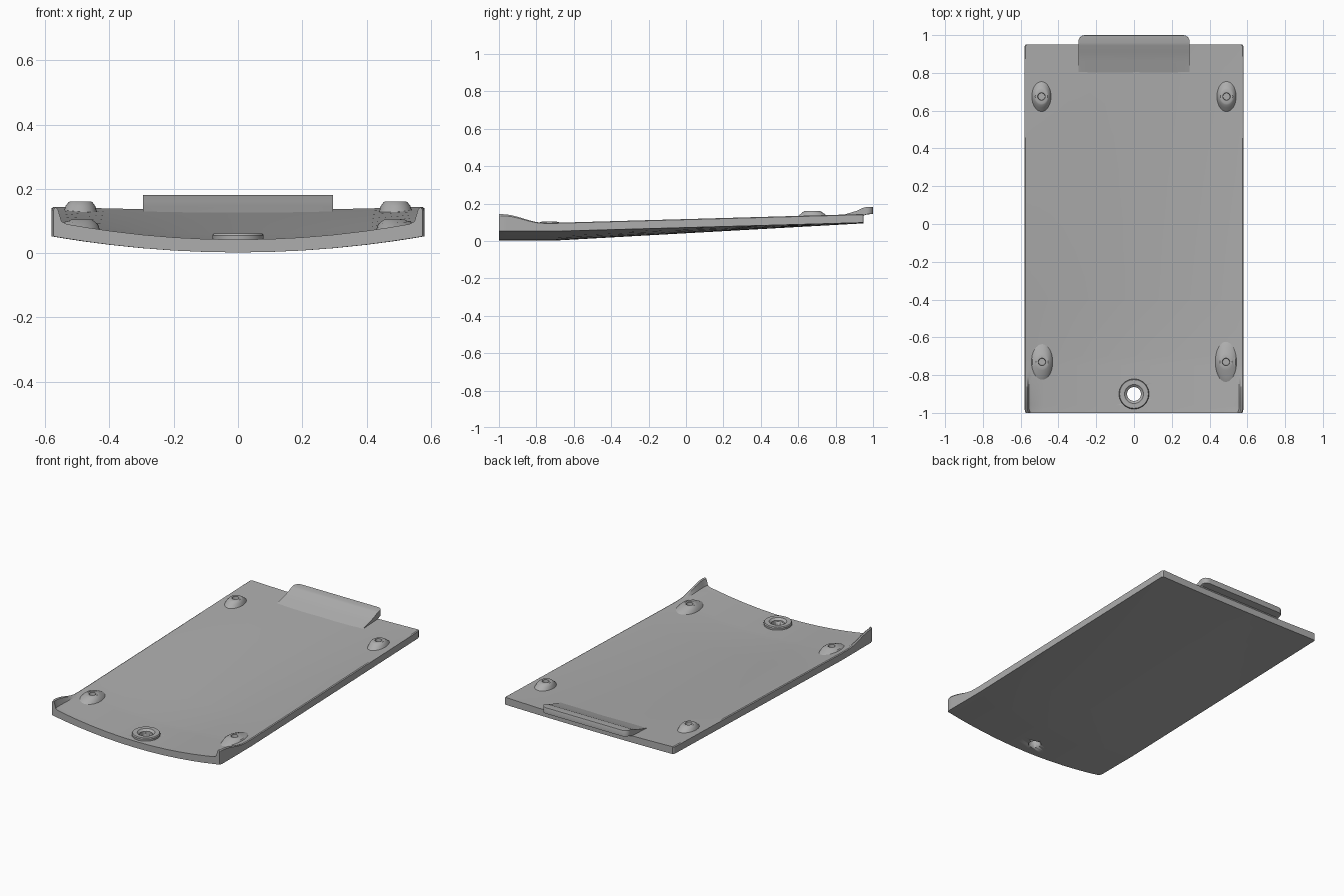
import bpy, bmesh, math

if "Cube" in bpy.data.objects:
    bpy.data.objects.remove(bpy.data.objects["Cube"])

grey = bpy.data.materials.new("grey plastic")
grey.diffuse_color = (0.42, 0.42, 0.42, 1)
grey.use_nodes = True
grey.node_tree.nodes["Principled BSDF"].inputs["Base Color"].default_value = grey.diffuse_color
W, Y0, Y1, BEND = 0.58, -1.0, 0.95, -0.7


def finish(name, bm, angle=25):
    bmesh.ops.recalc_face_normals(bm, faces=bm.faces)
    me = bpy.data.meshes.new(name)
    bm.to_mesh(me)
    bm.free()
    ob = bpy.data.objects.new(name, me)
    bpy.context.collection.objects.link(ob)
    me.materials.append(grey)
    bpy.context.view_layer.objects.active = ob
    ob.select_set(True)
    bpy.ops.object.shade_smooth_by_angle(angle=math.radians(angle))
    ob.select_set(False)
    return ob


def bottom(x, y):
    # bowed across the front, flattening towards the back
    t = max(0.0, (y - BEND) / (Y1 - BEND))
    centre, edge = 0.002 + 0.092 * t, 0.052 + 0.046 * t
    return centre + (edge - centre) * (x / W) ** 2


def top(x, y):
    return bottom(x, y) + 0.04 + 0.006 * (x / W) ** 2


def lip(y):
    # raised corner lips at the front
    t = min(1.0, max(0.0, (-0.76 - y) / 0.22))
    return 0.046 * t * t * (3 - 2 * t)


def loft(bm, rings):
    # closed rings joined in order
    n = len(rings[0])
    vs = [[bm.verts.new(p) for p in r] for r in rings]
    for a, b in zip(vs, vs[1:]):
        for i in range(n):
            j = (i + 1) % n
            bm.faces.new((a[i], a[j], b[j], b[i]))
    return vs


# base plate with lips: one closed cross-section swept along y
half = [0.0, 0.1, 0.2, 0.3, 0.4, 0.48, 0.54, 0.555, 0.566, 0.574, W]
raise_by = {0.555: 0.12, 0.566: 0.9, 0.574: 1.0, W: 0.88}
xs = [-x for x in half[:0:-1]] + half
ys = [Y0, -0.98, -0.96, -0.93, -0.9, -0.87, -0.84, -0.81, -0.78, -0.75, BEND,
      -0.4, -0.1, 0.2, 0.5, 0.8, 0.94, Y1]
bm = bmesh.new()
rings = []
for y in ys:
    s = 0.99 if y in (Y0, Y1) else 1.0  # slightly eased corners
    up = [(x * s, y, top(x, y) + lip(y) * raise_by.get(abs(x), 0)
           - (0.004 if abs(x) == W else 0)) for x in xs]
    low = [(x * s, y, bottom(x, y)) for x in reversed(xs)]
    rings.append(up + low)
vs = loft(bm, rings)
n = len(xs)
for ring in (vs[0], vs[-1]):  # end caps as quad strips
    for i in range(n - 1):
        bm.faces.new((ring[i], ring[i + 1], ring[2 * n - 2 - i], ring[2 * n - 1 - i]))
plate = finish("base_plate", bm)

# through hole for the fastener
bm = bmesh.new()
bmesh.ops.create_cone(bm, cap_ends=True, segments=32, radius1=0.037, radius2=0.037, depth=0.3)
bmesh.ops.translate(bm, verts=bm.verts, vec=(0, -0.9, 0.03))
cutter = finish("hole_cutter", bm)
cutter.hide_render = True
cutter.hide_set(True)
cut = plate.modifiers.new("hole", 'BOOLEAN')
cut.operation, cut.object, cut.solver = 'DIFFERENCE', cutter, 'EXACT'


def ellipse(cx, cy, rx, ry, z, n=32):
    return [(cx + rx * math.cos(2 * math.pi * i / n), cy + ry * math.sin(2 * math.pi * i / n),
             z(cx + rx * math.cos(2 * math.pi * i / n), cy + ry * math.sin(2 * math.pi * i / n))
             if callable(z) else z) for i in range(n)]


# raised washer around the hole
bm = bmesh.new()
prof = [(0.037, 0.02), (0.078, 0.02), (0.08, 0.055), (0.076, 0.061), (0.05, 0.061),
        (0.037, 0.05), (0.037, 0.02)]
loft(bm, [ellipse(0, -0.9, r, r, z) for r, z in prof])
bmesh.ops.remove_doubles(bm, verts=bm.verts, dist=1e-5)
finish("hole_washer", bm)


# four tapered bosses with shallow sockets
def boss(name, x, y, rx, ry, zt):
    bm = bmesh.new()
    vs = loft(bm, [
        ellipse(x, y, rx, ry, lambda a, b: top(a, b) - 0.003),
        ellipse(x, y, rx * 0.88, ry * 0.72, lambda a, b: top(a, b) * 0.45 + zt * 0.55),
        ellipse(x, y, 0.037, 0.045, zt - 0.003),
        ellipse(x, y, 0.033, 0.038, zt),
        ellipse(x, y, 0.02, 0.02, zt),
        ellipse(x, y, 0.018, 0.018, zt - 0.018)])
    bm.faces.new(vs[-1])
    bm.faces.new(vs[0])
    finish(name, bm, 35)


for side, sx in (("left", -1), ("right", 1)):
    boss("back_boss_" + side, sx * 0.49, 0.675, 0.052, 0.083, 0.161)
    boss("front_boss_" + side, sx * 0.487, -0.73, 0.058, 0.1 if sx < 0 else 0.113, 0.104)

# back tab: ramped profile with rounded outer corners
TW, R = 0.295, 0.035
bm = bmesh.new()
rings = []
for x in [-TW + R * (1 - math.cos(a * math.pi / 12)) for a in range(7)] + [0.0] + \
         [TW - R * (1 - math.cos(a * math.pi / 12)) for a in range(6, -1, -1)]:
    d = max(0.0, abs(x) - (TW - R))
    e = 1.0 - R + math.sqrt(max(0.0, R * R - d * d))
    rings.append([(x, 0.80, 0.115), (x, 0.80, top(x, 0.80) - 0.001), (x, 0.86, 0.145),
                  (x, 0.91, 0.16), (x, 0.945, 0.176), (x, 0.96, 0.18), (x, e - 0.001, 0.181),
                  (x, e, 0.179), (x, e, 0.145), (x, 0.955, 0.139), (x, 0.93, 0.115)])
vs = loft(bm, rings)
bm.faces.new(vs[0])
bm.faces.new(vs[-1])
finish("back_tab", bm, 30)
